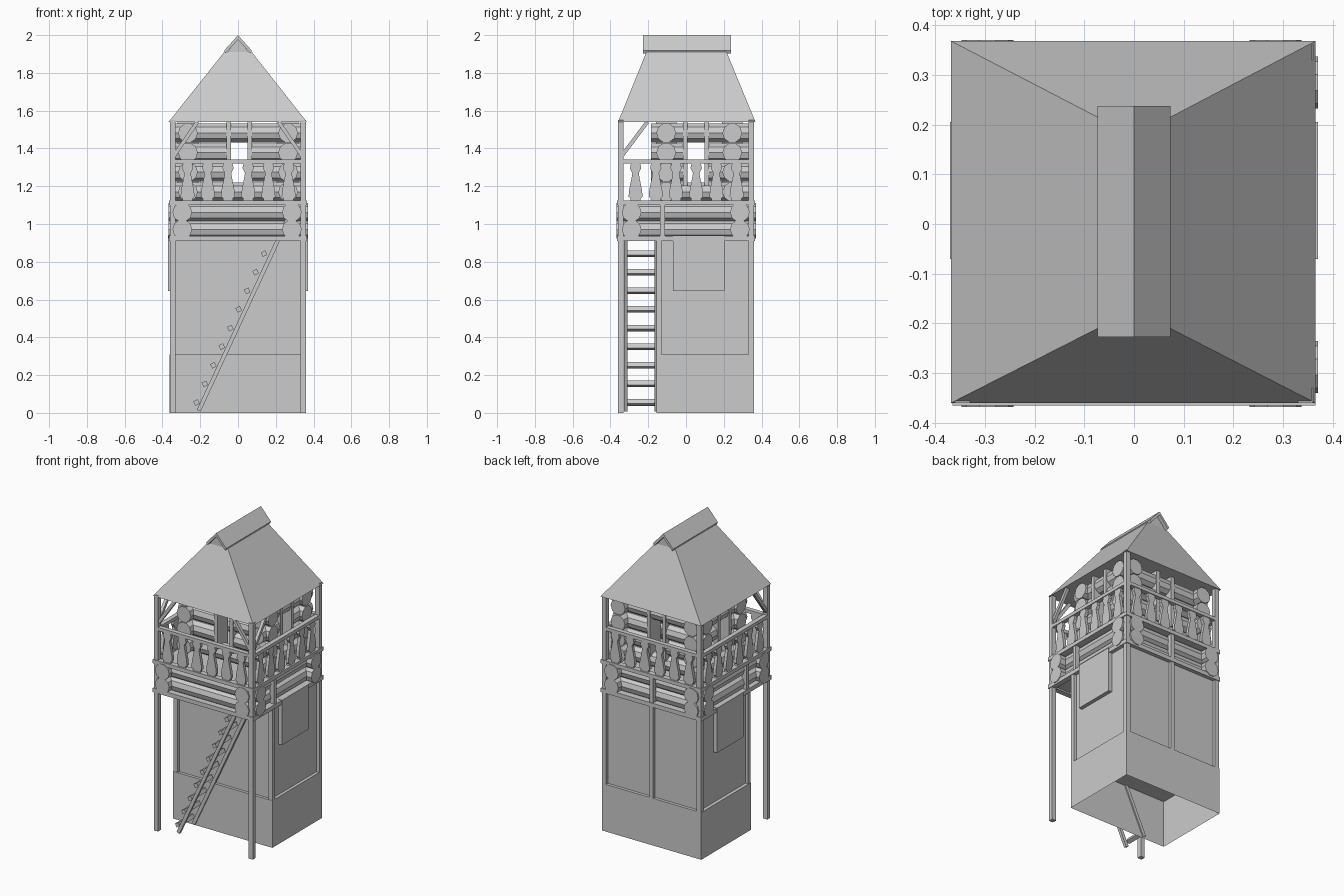
import bpy, bmesh, math
from mathutils import Vector, Matrix

if "Cube" in bpy.data.objects:
    bpy.data.objects.remove(bpy.data.objects["Cube"])


def mesh_obj(name, verts, faces):
    me = bpy.data.meshes.new(name)
    me.from_pydata(verts, [], faces)
    bm = bmesh.new()
    bm.from_mesh(me)
    bmesh.ops.recalc_face_normals(bm, faces=bm.faces)
    bm.to_mesh(me)
    bm.free()
    ob = bpy.data.objects.new(name, me)
    bpy.context.collection.objects.link(ob)
    return ob


def box(name, x0, x1, y0, y1, z0, z1):
    v = [(x, y, z) for x in (x0, x1) for y in (y0, y1) for z in (z0, z1)]
    f = [(0, 1, 3, 2), (4, 6, 7, 5), (0, 4, 5, 1), (2, 3, 7, 6), (0, 2, 6, 4), (1, 5, 7, 3)]
    return mesh_obj(name, v, f)


def prism(name, profile, offset):
    """Closed 3D polygon pushed along an offset vector."""
    n = len(profile)
    off = Vector(offset)
    v = [Vector(p) for p in profile] + [Vector(p) + off for p in profile]
    f = [tuple(range(n)), tuple(range(n, 2 * n))]
    f += [(i, (i + 1) % n, n + (i + 1) % n, n + i) for i in range(n)]
    return mesh_obj(name, v, f)


def bar(name, a, b, w, d, side):
    """Square bar from a to b; d is its size along the side axis."""
    a, b, s = Vector(a), Vector(b), Vector(side)
    u = (b - a).normalized().cross(s) * w / 2
    s = s * d / 2
    return prism(name, [a + u + s, a - u + s, a - u - s, a + u - s], b - a)


def log(name, a, b, r=0.052, n=10):
    a, b = Vector(a), Vector(b)
    u = (b - a).normalized().cross(Vector((0, 0, 1)))
    ring = [a + r * (u * math.cos(2 * math.pi * i / n) + Vector((0, 0, math.sin(2 * math.pi * i / n))))
            for i in range(n)]
    return prism(name, ring, b - a)


E = 0.36      # outer edge of the frame
T = 0.03      # timber thickness

# Plinth, open underneath
plinth = box("plinth", -E - 0.003, E, -0.157, E, 0, 0.31)
bm = bmesh.new()
bm.from_mesh(plinth.data)
bmesh.ops.delete(bm, geom=[f for f in bm.faces if f.normal.z < -0.5], context='FACES')
bm.to_mesh(plinth.data)
bm.free()

# Lower walls and timber posts
box("lower_walls", -0.34, 0.34, -0.138, 0.34, 0.31, 0.92)
for s in (-1, 1):
    x0, x1 = sorted((s * E, s * (E - T)))
    box("front_post", x0, x1, -E, -E + T, 0, 1.55)
    box("back_post", x0, x1, E - T, E, 0.31, 1.55)
    box("wall_post", x0, x1, -0.155, -0.13, 0.31, 0.92)
    box("side_strut", x0, x1, -0.138, -0.112, 0.92, 1.12)
    # Hanging side panel
    p0, p1 = sorted((s * 0.345, s * 0.37))
    box("side_panel", p0, p1, -0.07, 0.205, 0.645, 0.94)
box("back_wall_post", -0.013, 0.013, E - T, E, 0.31, 1.12)

# Beam rings: platform bottom, platform top, handrail
for name, z0, z1, e in (("platform_beam", 0.91, 0.937, 0.365), ("deck_beam", 1.1, 1.125, 0.365),
                        ("handrail", 1.32, 1.342, E)):
    for s in (-1, 1):
        a0, a1 = sorted((s * e, s * (E - T)))
        box(name, -e, e, a0, a1, z0, z1)
        box(name, a0, a1, -E + T, E - T, z0, z1)
box("platform_underside", -0.34, 0.34, -0.34, 0.34, 0.92, 0.935)
box("deck_floor", -0.34, 0.34, -0.34, 0.34, 1.1, 1.12)

# Platform logs
for z in (0.972, 1.062):
    for x in (-0.295, 0.285):
        log("platform_log", (x, -0.368, z), (x, 0.37, z))
    for y in (-0.288, 0.285):
        log("platform_log", (-0.368, y, z), (0.37, y, z))

# Cut-plank balusters on all four sides
PROFILE = [(0.028, 1.12), (0.026, 1.135), (0.037, 1.145), (0.034, 1.18), (0.02, 1.25),
           (0.017, 1.27), (0.03, 1.295), (0.027, 1.31), (0.022, 1.325)]
outline = PROFILE + [(-u, z) for u, z in reversed(PROFILE)]
for i in range(6):
    c = -0.267 + i * 0.107
    for s in (-1, 1):
        d = s * 0.345
        prism("baluster", [(c + u, d - 0.01, z) for u, z in outline], (0, 0.02, 0))
        prism("baluster", [(d - 0.01, c + u, z) for u, z in outline], (0.02, 0, 0))

# Upper log cabin with a window in every wall
CX, CY0, CY1 = 0.265, -0.105, 0.245
WX, WY = (-0.05, 0.063), (-0.003, 0.11)    # window frame centres
for z in (1.17, 1.275, 1.378, 1.482):
    window = 1.2 < z < 1.45
    xs = [(-0.33, WX[0]), (WX[1], 0.33)] if window else [(-0.33, 0.33)]
    ys = [(-0.185, WY[0]), (WY[1], 0.33)] if window else [(-0.185, 0.33)]
    for y in (CY0, CY1):
        for a, b in xs:
            log("cabin_log", (a, y, z), (b, y, z))
    for x in (-CX, CX):
        for a, b in ys:
            log("cabin_log", (x, a, z), (x, b, z))
for y in (CY0, CY1):
    for x in WX:
        box("window_frame", x - 0.012, x + 0.012, y - 0.055, y + 0.055, 1.2, 1.54)
for x in (-CX, CX):
    for y in WY:
        box("window_frame", x - 0.055, x + 0.055, y - 0.012, y + 0.012, 1.2, 1.54)

# Diagonal braces under the eaves
for s in (-1, 1):
    bar("front_brace", (s * 0.34, -0.345, 1.36), (s * 0.215, -0.345, 1.54), 0.02, 0.02, (0, 1, 0))
    bar("side_brace", (s * 0.345, -0.34, 1.36), (s * 0.345, -0.205, 1.54), 0.02, 0.02, (1, 0, 0))

# Ladder
bottom, top = Vector((-0.208, 0, 0.012)), Vector((0.265, 0, 1.03))
for y in (-0.318, -0.158):
    off = Vector((0, y, 0))
    bar("ladder_rail", bottom + off, top + off, 0.022, 0.018, (0, 1, 0))
for i in range(9):
    x, z = -0.22 + i * 0.0447, 0.055 + i * 0.0985
    bar("ladder_rung", (x, -0.315, z), (x, -0.16, z), 0.026, 0.026, (0.9, 0, 0.43))

# Hipped roof with a gabled ridge
ring = lambda x0, x1, y0, y1, z: [(x0, y0, z), (x1, y0, z), (x1, y1, z), (x0, y1, z)]
mesh_obj("roof", ring(-0.368, 0.365, -0.36, 0.368, 1.54) + ring(-0.073, 0.073, -0.21, 0.215, 1.91),
         [(3, 2, 1, 0), (4, 5, 6, 7)] + [(i, (i + 1) % 4, 4 + (i + 1) % 4, 4 + i) for i in range(4)])
prism("ridge_gable", [(-0.06, -0.21, 1.905), (0.06, -0.21, 1.905), (0, -0.21, 1.985)], (0, 0.425, 0))
prism("ridge_cap", [(-0.073, -0.227, 1.918), (0, -0.227, 2.0), (0.073, -0.227, 1.918),
                    (0.066, -0.227, 1.903), (0, -0.227, 1.976), (-0.066, -0.227, 1.903)], (0, 0.465, 0))
